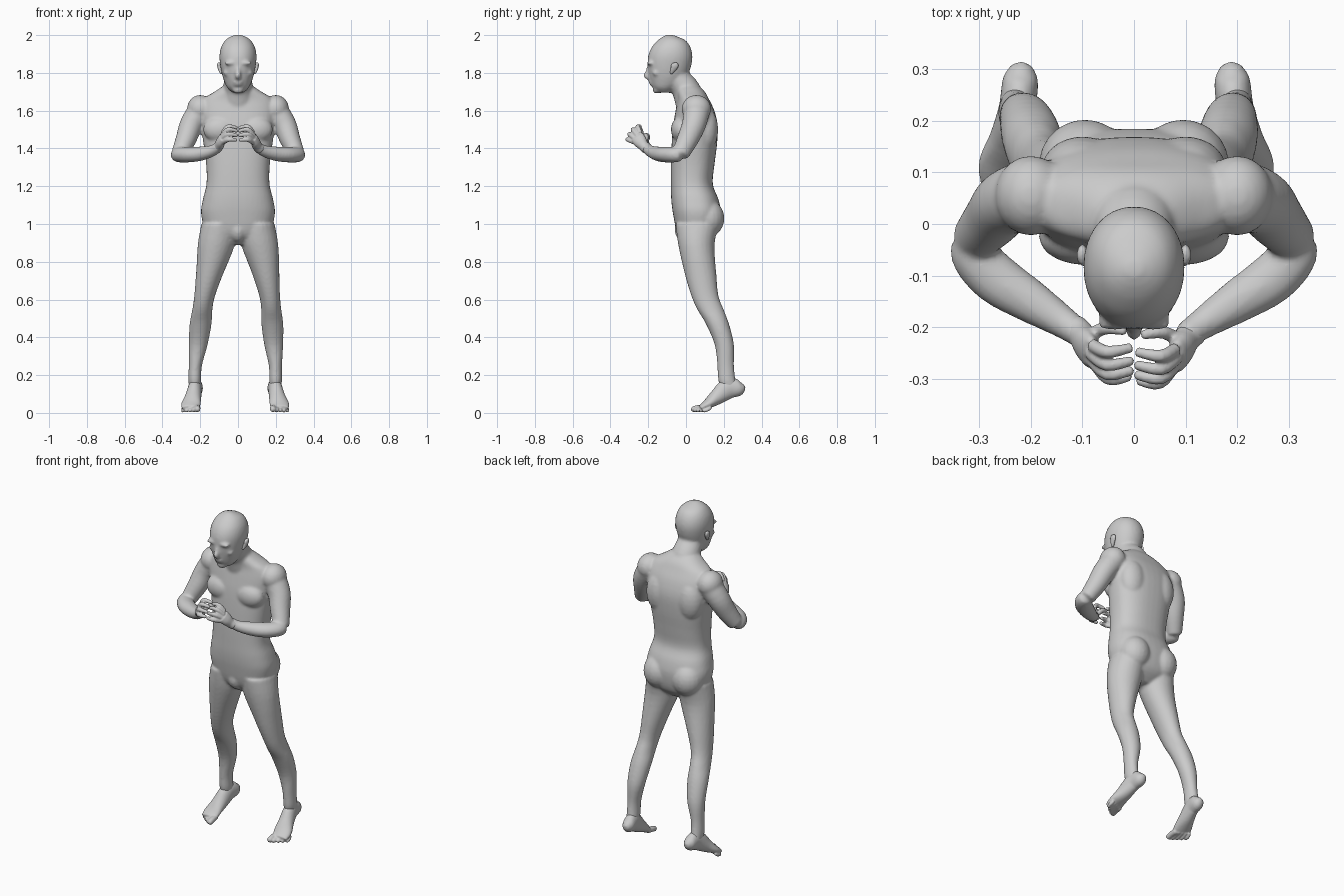
import bpy, bmesh, math
from mathutils import Vector, Matrix


def spline(rows, steps=4):
    """Catmull-Rom resampling of section rows."""
    out, n = [], len(rows)
    for i in range(n - 1):
        p = [rows[max(0, min(n - 1, i + k))] for k in (-1, 0, 1, 2)]
        for j in range(steps):
            t = j / steps
            out.append([0.5 * (2 * b + (c - a) * t + (2 * a - 5 * b + 4 * c - d) * t * t
                               + (3 * b - a - 3 * c + d) * t ** 3) for a, b, c, d in zip(*p)])
    return out + [list(rows[-1])]


def loft(bm, rows, ref=(0, -1, 0), s=1, flat=False, power=2.0, n=24, warp=None):
    """Closed tube through (x, y, z, half width, half depth); flat = level rings."""
    rows = spline(rows)
    rings, ends = [], []
    for i, (x, y, z, a, b) in enumerate(rows):
        c = Vector((x, y, z))
        t = Vector(rows[min(i + 1, len(rows) - 1)][:3]) - Vector(rows[max(i - 1, 0)][:3])
        t = Vector((0, 0, 1 if t.z > 0 else -1)) if flat else t.normalized()
        u = Vector(ref).cross(t).normalized()
        v = t.cross(u)
        ring = []
        for k in range(n):
            q = 2 * math.pi * k / n
            cu, sv = math.cos(q), math.sin(q)
            cu = math.copysign(abs(cu) ** (2 / power), cu)
            sv = math.copysign(abs(sv) ** (2 / power), sv)
            ring.append(c + u * a * cu + v * b * sv)
        rings.append(ring)
        if i in (0, len(rows) - 1):
            ends.append(c + t * min(a, b) * (-0.5 if i == 0 else 0.5) * (0 if flat else 1))

    def add(p):
        p = Vector((p.x * s, p.y, p.z))
        return bm.verts.new(warp(p) if warp else p)
    vs = [[add(p) for p in r] for r in rings]
    tips = [add(e) for e in ends]
    for k in range(n):
        m = (k + 1) % n
        for r0, r1 in zip(vs, vs[1:]):
            bm.faces.new((r0[k], r0[m], r1[m], r1[k]))
        bm.faces.new((tips[0], vs[0][m], vs[0][k]))
        bm.faces.new((tips[1], vs[-1][k], vs[-1][m]))


def ball(bm, c, r, s=1):
    m = Matrix.Translation((c[0] * s, c[1], c[2])) @ Matrix.Diagonal((*r, 1))
    bmesh.ops.create_uvsphere(bm, u_segments=20, v_segments=12, radius=1, matrix=m)


def finish(name, bm, voxel, smooth):
    """Fuse overlapping volumes into one smooth skin."""
    bmesh.ops.recalc_face_normals(bm, faces=bm.faces)
    me = bpy.data.meshes.new(name)
    bm.to_mesh(me)
    bm.free()
    ob = bpy.data.objects.new(name, me)
    bpy.context.collection.objects.link(ob)
    r = ob.modifiers.new("fuse", 'REMESH')
    r.mode, r.voxel_size, r.use_smooth_shade = 'VOXEL', voxel, True
    m = ob.modifiers.new("soften", 'SMOOTH')
    m.factor, m.iterations = 0.5, smooth


def stance(p):
    """The legs stand slightly off centre."""
    k = max(0, min(1, (0.8 - p.z) / 0.6))
    return p - Vector((0.015 * k, 0, 0))


def level(rows):
    """(z, front y, back y, half width) to loft rows."""
    return [(0, (f + b) / 2, z, w, (b - f) / 2) for z, f, b, w in rows]


# torso, neck and head
body = bmesh.new()
loft(body, level([(0.89, 0.0, 0.1, 0.05), (0.95, -0.045, 0.165, 0.16), (1.05, -0.068, 0.185, 0.195),
                  (1.13, -0.078, 0.172, 0.186), (1.21, -0.08, 0.142, 0.167), (1.31, -0.08, 0.15, 0.168),
                  (1.42, -0.076, 0.164, 0.182), (1.52, -0.068, 0.168, 0.196), (1.60, -0.055, 0.15, 0.205),
                  (1.66, -0.045, 0.122, 0.185), (1.70, -0.05, 0.1, 0.125), (1.73, -0.05, 0.07, 0.08)]),
     flat=True, power=2.4, n=40)
loft(body, [(0, 0.025, 1.64, 0.1, 0.08), (0, 0.0, 1.71, 0.082, 0.075),
            (0, -0.04, 1.77, 0.073, 0.066), (0, -0.06, 1.83, 0.07, 0.066)])
loft(body, level([(1.695, -0.145, -0.08, 0.03), (1.72, -0.174, -0.05, 0.056), (1.75, -0.187, -0.015, 0.071),
                  (1.79, -0.197, 0.01, 0.084), (1.84, -0.203, 0.028, 0.094), (1.89, -0.2, 0.034, 0.098),
                  (1.935, -0.182, 0.024, 0.09), (1.97, -0.152, 0.0, 0.07), (1.99, -0.125, -0.04, 0.044),
                  (2.002, -0.1, -0.075, 0.014)]), flat=True, power=2.1, n=32)
# nose, lips, chin and brow
loft(body, [(0, -0.195, 1.835, 0.01, 0.01), (0, -0.204, 1.805, 0.012, 0.012),
            (0, -0.212, 1.784, 0.017, 0.013), (0, -0.195, 1.772, 0.016, 0.01)])
ball(body, (0, -0.186, 1.752), (0.026, 0.012, 0.009))
ball(body, (0, -0.18, 1.738), (0.023, 0.012, 0.009))
ball(body, (0, -0.155, 1.71), (0.03, 0.022, 0.02))
ball(body, (0, 0.0, 0.97), (0.05, 0.06, 0.07))

for s in (-1, 1):
    ball(body, (0.04, -0.19, 1.852), (0.035, 0.018, 0.01), s)
    ball(body, (0.055, -0.158, 1.8), (0.024, 0.02, 0.018), s)
    # chest, shoulder blade and buttock masses
    ball(body, (0.095, -0.025, 1.5), (0.09, 0.055, 0.07), s)
    ball(body, (0.1, 0.105, 1.5), (0.08, 0.065, 0.12), s)
    ball(body, (0.095, 0.115, 1.03), (0.09, 0.088, 0.1), s)
    # shoulder and upper arm
    ball(body, (0.2, 0.055, 1.61), (0.07, 0.078, 0.073), s)
    loft(body, [(0.185, 0.06, 1.62, 0.068, 0.072), (0.245, 0.043, 1.53, 0.062, 0.064),
                (0.275, 0.01, 1.45, 0.055, 0.057), (0.31, -0.03, 1.37, 0.044, 0.046)], s=s)
    # forearm
    loft(body, [(0.32, -0.03, 1.367, 0.036, 0.037), (0.308, -0.063, 1.367, 0.046, 0.041),
                (0.265, -0.108, 1.367, 0.049, 0.041), (0.2, -0.15, 1.372, 0.042, 0.038),
                (0.135, -0.192, 1.388, 0.031, 0.03), (0.098, -0.218, 1.415, 0.026, 0.026)],
         ref=(0, 0, 1), s=s)
    # leg
    loft(body, [(0.1, 0.06, 1.0, 0.094, 0.115), (0.115, 0.055, 0.89, 0.098, 0.096),
                (0.15, 0.078, 0.73, 0.071, 0.083), (0.172, 0.1, 0.62, 0.055, 0.072),
                (0.182, 0.128, 0.55, 0.053, 0.07), (0.19, 0.167, 0.47, 0.058, 0.061),
                (0.2, 0.203, 0.36, 0.05, 0.051), (0.212, 0.21, 0.25, 0.035, 0.044),
                (0.214, 0.217, 0.17, 0.034, 0.046), (0.212, 0.235, 0.12, 0.028, 0.045)],
         s=s, flat=True, warp=stance)
finish("body", body, 0.008, 5)

FINGERS = [  # knuckle, bend, tip
    ((0.08, -0.235, 1.482), (0.052, -0.248, 1.515), (0.006, -0.24, 1.508)),
    ((0.084, -0.25, 1.468), (0.052, -0.273, 1.5), (0.004, -0.265, 1.492)),
    ((0.084, -0.26, 1.45), (0.052, -0.291, 1.475), (0.004, -0.284, 1.468)),
    ((0.08, -0.262, 1.432), (0.05, -0.3, 1.447), (0.008, -0.295, 1.444)),
    ((0.085, -0.215, 1.425), (0.055, -0.202, 1.46), (0.017, -0.207, 1.475))]

for s, side in ((-1, "right"), (1, "left")):
    # hand with curled fingers
    hand = bmesh.new()
    push = lambda p, s=s: p + Vector((0, -0.008 if s > 0 else 0.0, 0))
    loft(hand, [(0.118, -0.2, 1.396, 0.027, 0.027), (0.102, -0.215, 1.412, 0.028, 0.026),
                (0.092, -0.235, 1.437, 0.036, 0.024), (0.083, -0.25, 1.46, 0.036, 0.017)],
         ref=(1, 0, 0), s=s, warp=push)
    for k, b, t in FINGERS:
        loft(hand, [(*k, 0.013, 0.013), (*b, 0.0125, 0.0125), (*t, 0.0095, 0.0095)],
             ref=(0, 1, 0.3), s=s, n=12, warp=push)
    finish(side + "_hand", hand, 0.004, 3)

    # foot resting on its toes
    foot = bmesh.new()
    loft(foot, [(0.203, 0.306, 0.135, 0.02, 0.02), (0.205, 0.28, 0.13, 0.034, 0.042),
                (0.211, 0.225, 0.13, 0.036, 0.056), (0.222, 0.165, 0.085, 0.043, 0.042),
                (0.234, 0.115, 0.048, 0.052, 0.026), (0.237, 0.078, 0.026, 0.046, 0.016)],
         ref=(0, 0, 1), s=s, warp=stance)
    for i in range(5):
        f = i / 4
        r = 0.0165 - 0.007 * f ** 0.5
        tip = (0.2 + 0.077 * f, 0.033 + 0.058 * f ** 1.2, r)
        loft(foot, [(0.203 + 0.068 * f, 0.1 + 0.03 * f, 0.03, r, r),
                    (tip[0], tip[1] + 0.025, r + 0.008, r, r), (*tip, r * 0.9, r * 0.9)],
             ref=(0, 0, 1), s=s, n=12, warp=stance)
    finish(side + "_foot", foot, 0.0045, 3)

    # ear
    ear = bmesh.new()
    loft(ear, [(0.087, -0.078, 1.797, 0.008, 0.008), (0.094, -0.07, 1.815, 0.01, 0.014),
               (0.1, -0.06, 1.838, 0.011, 0.021), (0.1, -0.062, 1.852, 0.009, 0.015)], s=s, n=12)
    finish(side + "_ear", ear, 0.004, 2)
